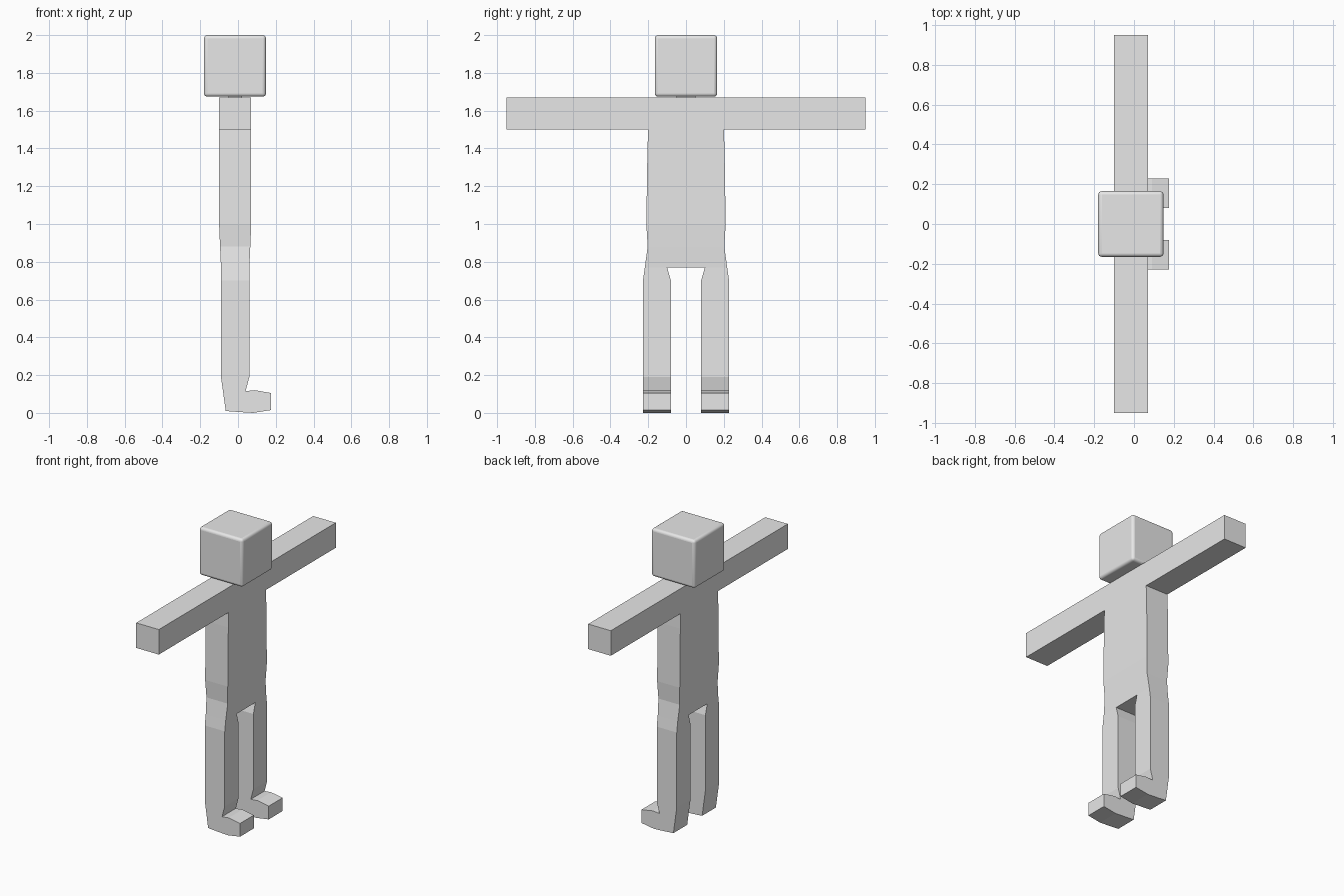
import bpy, bmesh

if "Cube" in bpy.data.objects:
    bpy.data.objects.remove(bpy.data.objects["Cube"])

# One plain colour for the whole figure
grey = bpy.data.materials.new("light_grey")
grey.diffuse_color = (0.8, 0.8, 0.8, 1)
grey.use_nodes = True
grey.node_tree.nodes["Principled BSDF"].inputs["Base Color"].default_value = grey.diffuse_color


def finish(name, bm):
    bmesh.ops.recalc_face_normals(bm, faces=bm.faces)
    mesh = bpy.data.meshes.new(name)
    bm.to_mesh(mesh)
    bm.free()
    mesh.materials.append(grey)
    obj = bpy.data.objects.new(name, mesh)
    bpy.context.collection.objects.link(obj)
    return obj


def skin(name, rings):
    """Skin a stack of matching rings and cap both ends."""
    bm = bmesh.new()
    loops = [[bm.verts.new(p) for p in ring] for ring in rings]
    for a, b in zip(loops, loops[1:]):
        n = len(a)
        for i in range(n):
            j = (i + 1) % n
            bm.faces.new((a[i], a[j], b[j], b[i]))
    bm.faces.new(loops[0])
    bm.faces.new(loops[-1])
    return finish(name, bm)


def rect(z, x0, x1, y0, y1):
    return [(x0, y0, z), (x1, y0, z), (x1, y1, z), (x0, y1, z)]


def mirror_y(obj):
    mod = obj.modifiers.new("other_side", "MIRROR")
    mod.use_axis = (False, True, False)


# Head: rounded cube
head = skin("head", [rect(z, -0.18, 0.148, -0.165, 0.165) for z in (1.674, 2.0)])
bevel = head.modifiers.new("rounded_edges", "BEVEL")
bevel.width = 0.018
bevel.segments = 4
bpy.context.view_layer.objects.active = head
head.select_set(True)
bpy.ops.object.shade_smooth_by_angle()

# Neck: barely visible block under the head
skin("neck", [rect(z, -0.05, 0.02, -0.05, 0.05) for z in (1.66, 1.69)])

# Outstretched arms in one bar across the shoulders
skin("arms", [rect(z, -0.10, 0.07, -0.95, 0.95) for z in (1.50, 1.67)])

# Torso, tapering in depth towards the hips
skin("torso", [rect(z, x0, x1, -w, w) for z, x0, x1, w in (
    (1.50, -0.10, 0.07, 0.20), (1.40, -0.10, 0.07, 0.204),
    (1.00, -0.10, 0.07, 0.21), (0.88, -0.095, 0.065, 0.203),
    (0.77, -0.09, 0.06, 0.218))])

# Upper legs
mirror_y(skin("thigh", [rect(0.77, -0.09, 0.06, 0.10, 0.218),
                        rect(0.70, -0.09, 0.06, 0.08, 0.228)]))

# Lower legs and feet: side profile (x, z) pushed across the leg
profile = [(-0.09, 0.70), (-0.09, 0.19), (-0.065, 0.01), (0.0, 0.005),
           (0.08, 0.0), (0.175, 0.015), (0.175, 0.105), (0.09, 0.12),
           (0.04, 0.115), (0.06, 0.19), (0.06, 0.70)]
mirror_y(skin("lower_leg_and_foot",
              [[(x, y, z) for x, z in profile] for y in (0.08, 0.228)]))
